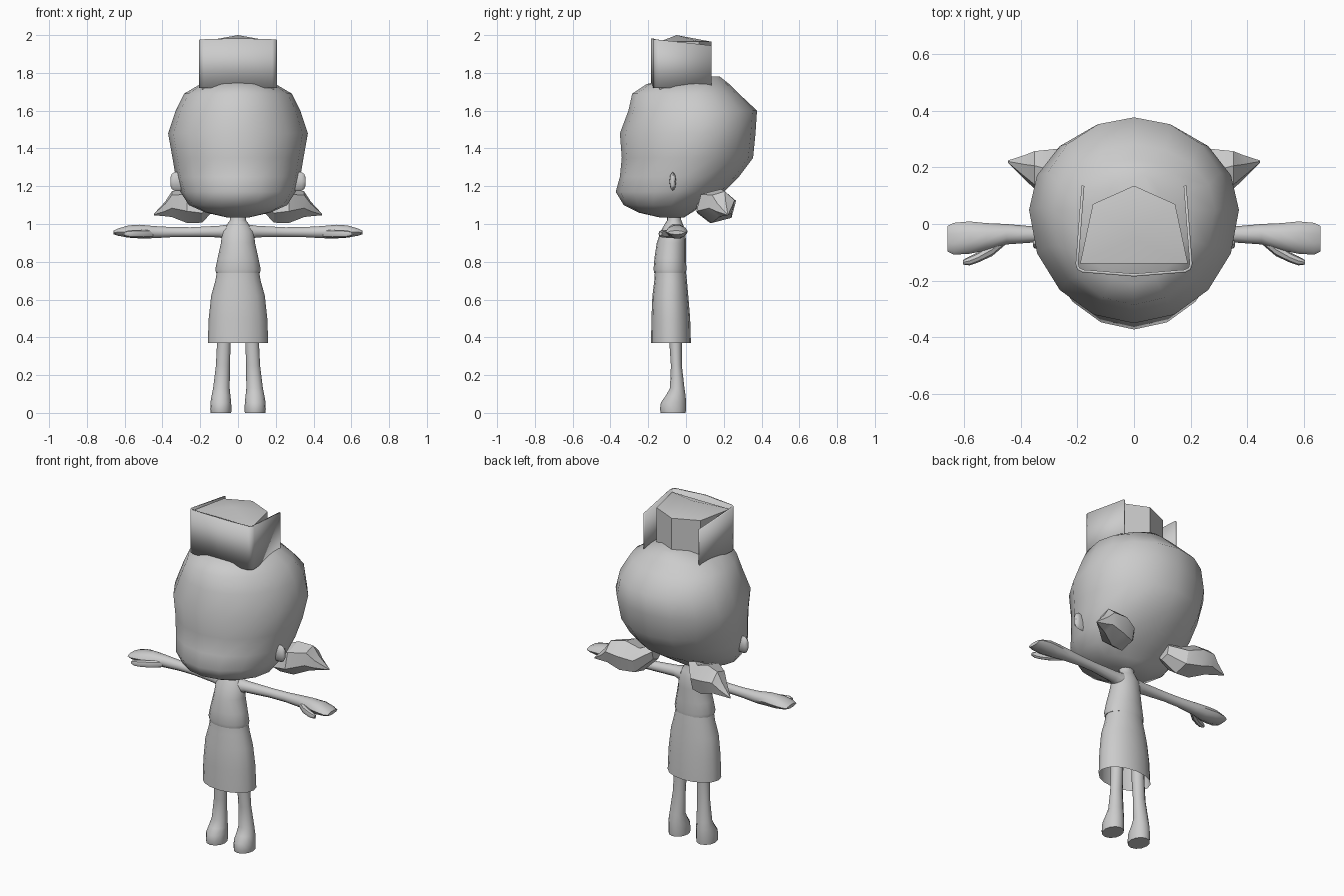
import bpy, bmesh
from math import cos, sin, pi, radians
from mathutils import Vector

cube = bpy.data.objects.get("Cube")
if cube:
    bpy.data.objects.remove(cube, do_unlink=True)

grey = bpy.data.materials.new("plain grey")
grey.use_nodes = True
COLOUR = (0.6, 0.6, 0.6, 1)
grey.diffuse_color = COLOUR
grey.node_tree.nodes["Principled BSDF"].inputs["Base Color"].default_value = COLOUR


def finish(name, bm, mirror=False, angle=40):
    """Turn a bmesh into a shaded object, optionally mirrored across x."""
    bmesh.ops.recalc_face_normals(bm, faces=bm.faces)
    mesh = bpy.data.meshes.new(name)
    bm.to_mesh(mesh)
    bm.free()
    mesh.materials.append(grey)
    obj = bpy.data.objects.new(name, mesh)
    bpy.context.collection.objects.link(obj)
    if mirror:
        obj.modifiers.new("Mirror", "MIRROR").use_clip = False
    bpy.ops.object.select_all(action="DESELECT")
    obj.select_set(True)
    bpy.context.view_layer.objects.active = obj
    bpy.ops.object.shade_smooth_by_angle(angle=radians(angle))
    return obj


def loft(name, rings, mirror=False, caps=(True, True), angle=40):
    """Bridge a list of equal rings of points."""
    bm = bmesh.new()
    loops = [[bm.verts.new(p) for p in ring] for ring in rings]
    n = len(loops[0])
    for a, b in zip(loops, loops[1:]):
        for i in range(n):
            j = (i + 1) % n
            bm.faces.new((a[i], a[j], b[j], b[i]))
    for loop, cap in zip((loops[0], loops[-1]), caps):
        if cap:
            bm.faces.new(loop)
    return finish(name, bm, mirror, angle)


def level(z, x, half, front, back, widest=None, n=16):
    """Horizontal ring whose widest point may sit off-centre in y."""
    mid = (front + back) / 2 if widest is None else widest
    ring = []
    for i in range(n):
        t = 2 * pi * i / n
        s = sin(t)
        ring.append((x + half * cos(t), mid + s * (back - mid if s > 0 else mid - front), z))
    return ring


def upright(x, y, z, ry, rz, n=10, start=0.0):
    """Ring facing along x."""
    return [(x, y + ry * cos(start + 2 * pi * i / n), z + rz * sin(start + 2 * pi * i / n))
            for i in range(n)]


# Head with hair: half width, front, back, widest y at each height
head = [
    (1.035, .06, -.14, -.01, -.07), (1.06, .17, -.25, .03, -.09),
    (1.10, .26, -.33, .09, -.08), (1.17, .305, -.372, .20, -.04),
    (1.25, .33, -.35, .28, -.01), (1.35, .347, -.34, .355, .02),
    (1.48, .37, -.35, .368, .05), (1.60, .33, -.305, .376, .06),
    (1.69, .285, -.285, .28, .05), (1.74, .20, -.21, .23, .05),
    (1.78, .09, -.06, .18, .09)]
loft("head", [level(z, 0, w, f, b, m) for z, w, f, b, m in head], angle=50)

# Ears and pigtails
loft("ear", [upright(x, -.07, 1.225, ry, rz, 8) for x, ry, rz in
             ((.29, .015, .05), (.335, .018, .05), (.35, .016, .04), (.357, .008, .025))], True)
loft("pigtail", [upright(x, y, z, ry, rz, 6, .3) for x, y, z, ry, rz in
                 ((.12, .10, 1.13, .05, .05), (.19, .145, 1.08, .09, .075),
                  (.27, .16, 1.095, .11, .092), (.35, .19, 1.105, .07, .07),
                  (.385, .20, 1.08, .045, .04), (.445, .22, 1.05, .004, .004))], True, angle=30)

# Hat: crown with a pointed top
plan = [(-.19, -.14), (.19, -.14), (.145, .07), (0, .135), (-.145, .07)]
bm = bmesh.new()
low = [bm.verts.new((x, y, 1.68)) for x, y in plan]
high = [bm.verts.new((x, y, 1.965)) for x, y in plan]
peak = bm.verts.new((0, -.05, 2.0))
for i in range(5):
    j = (i + 1) % 5
    bm.faces.new((low[i], low[j], high[j], high[i]))
    bm.faces.new((high[i], high[j], peak))
bm.faces.new(low)
finish("hat_crown", bm, angle=30)

# Hat: thin band folded around the front and sides
half = [(.18, .135, 1.945), (.201, -.14, 1.975), (.196, -.158, 1.977), (.18, -.166, 1.978)]
path = half + [(0, -.18, 1.983)] + [(-x, y, z) for x, y, z in reversed(half)]
bm = bmesh.new()
bottom = [bm.verts.new((x, y, 1.72)) for x, y, z in path]
top = [bm.verts.new(p) for p in path]
for i in range(len(path) - 1):
    bm.faces.new((bottom[i], bottom[i + 1], top[i + 1], top[i]))
band = finish("hat_band", bm, angle=30)
solid = band.modifiers.new("Thickness", "SOLIDIFY")
solid.thickness = .01
solid.offset = 0

# Neck, torso and open skirt
loft("torso", [level(z, 0, w, f, b) for z, w, f, b in
               ((1.08, .042, -.10, -.03), (1.02, .042, -.10, -.025), (.995, .06, -.115, -.015),
                (.96, .085, -.135, -.003), (.90, .09, -.155, .0), (.82, .108, -.167, .0),
                (.76, .12, -.172, .002), (.74, .116, -.168, .0))])
loft("skirt", [level(z, 0, w, f, b) for z, w, f, b in
               ((.745, .112, -.165, .0), (.70, .12, -.168, .005), (.62, .142, -.178, .012),
                (.50, .155, -.183, .022), (.37, .16, -.185, .026))], caps=(True, False))

# Arms, hands and thumbs
loft("arm", [upright(x, y, z, ry, rz) for x, y, z, ry, rz in
             ((.05, -.06, .955, .045, .045), (.10, -.055, .96, .035, .032),
              (.25, -.04, .957, .027, .027), (.35, -.037, .957, .028, .028),
              (.45, -.036, .957, .036, .034), (.52, -.045, .96, .048, .038),
              (.58, -.048, .96, .057, .034), (.635, -.052, .957, .056, .02),
              (.658, -.052, .955, .045, .01))], True)
loft("thumb", [upright(x, y, .948, ry, rz, 8) for x, y, ry, rz in
               ((.45, -.05, .02, .02), (.50, -.09, .023, .022), (.55, -.118, .018, .02),
                (.58, -.13, .016, .018), (.603, -.135, .008, .01))], True)

# Legs and feet
loft("leg", [level(z, x, w, f, b, n=12) for z, x, w, f, b in
             ((.50, .072, .036, -.09, -.02), (.37, .075, .036, -.088, -.022),
              (.25, .08, .037, -.08, -.022), (.13, .088, .044, -.085, -.008),
              (.09, .09, .05, -.108, -.002), (.055, .091, .055, -.133, .0),
              (.02, .091, .056, -.138, .0), (0, .091, .055, -.134, -.002))], True, angle=50)
